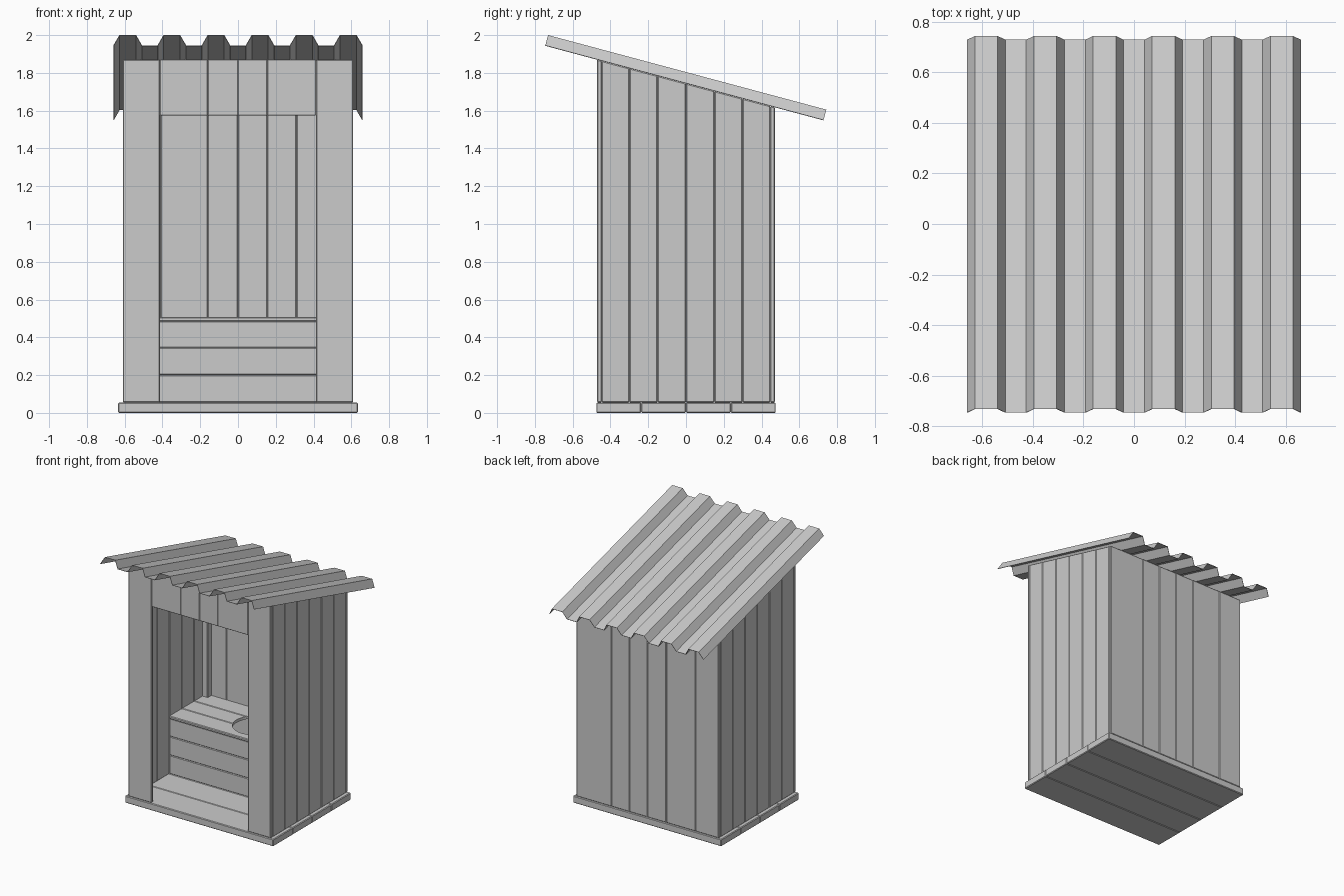
import bpy, bmesh, math
from mathutils import Vector

if "Cube" in bpy.data.objects:
    bpy.data.objects.remove(bpy.data.objects["Cube"])

SLOPE = math.tan(math.radians(15))
T = 0.024            # wall board thickness
HW, HD = 0.61, 0.47  # half width and half depth of the hut
FLOOR = 0.055


def roof_z(y):
    """Height of the roof's valley plane at a given depth."""
    return 1.871 - SLOPE * (y + HD)


def mesh_object(name, bm):
    me = bpy.data.meshes.new(name)
    bmesh.ops.recalc_face_normals(bm, faces=bm.faces[:])
    bm.to_mesh(me)
    bm.free()
    ob = bpy.data.objects.new(name, me)
    bpy.context.collection.objects.link(ob)
    return ob


def board(name, x, y, z0, z1=None, bevel=0.005):
    """Chamfered board; without z1 its top follows the roof slope."""
    bm = bmesh.new()
    bmesh.ops.create_cube(bm, size=1)
    for v in bm.verts:
        px = x[0] if v.co.x < 0 else x[1]
        py = y[0] if v.co.y < 0 else y[1]
        top = roof_z(py) if z1 is None else z1
        v.co = Vector((px, py, z0 if v.co.z < 0 else top))
    ob = mesh_object(name, bm)
    mod = ob.modifiers.new("chamfer", 'BEVEL')
    mod.width = bevel
    mod.segments = 1
    return ob


def spans(cuts):
    return list(zip(cuts, cuts[1:]))


# Floor planks
for i, y in enumerate(spans([-0.475, -0.2375, 0, 0.2375, 0.475])):
    board(f"floor_plank_{i}", (-0.635, 0.635), y, 0, FLOOR)

# Side walls
side_cuts = [-HD + T, -0.3, -0.15, 0, 0.15, 0.3, HD - T]
for side, x in (("left", (-HW, -HW + T)), ("right", (HW - T, HW))):
    for i, y in enumerate(spans(side_cuts)):
        board(f"{side}_wall_plank_{i}", x, y, FLOOR)

# Back wall
for i, x in enumerate(spans([-HW, -0.41, -0.16, 0, 0.155, 0.31, HW])):
    board(f"back_wall_plank_{i}", x, (HD - T, HD), FLOOR)

# Front wall: two full boards and short boards above the doorway
for i, x in enumerate(spans([-HW, -0.412, -0.16, 0, 0.155, 0.412, HW])):
    outer = i in (0, 5)
    if i == 5 or i == 0:
        board(f"front_wall_board_{i}", x, (-HD, -HD + T), FLOOR)
    else:
        board(f"door_lintel_plank_{i}", x, (-HD, -HD + T), 1.575, bevel=0.003)

# Inner corner posts
P = 0.05
xi, yi = HW - T, HD - T
for sx, xs in (("left", (-xi, -xi + P)), ("right", (xi - P, xi))):
    for sy, ys in (("front", (-yi, -yi + P)), ("back", (yi - P, yi))):
        board(f"corner_post_{sy}_{sx}", xs, ys, FLOOR)

# Bench front boards
for i, z in enumerate(spans([FLOOR, 0.2, 0.345, 0.485])):
    board(f"bench_front_board_{i}", (-xi, xi), (0, T), *z)

# Bench seat boards with a round hole
bm = bmesh.new()
bmesh.ops.create_cone(bm, cap_ends=True, segments=32, radius1=0.16, radius2=0.16, depth=0.2)
cutter = mesh_object("seat_hole_cutter", bm)
cutter.location = (0, 0.21, 0.495)
cutter.hide_render = True
cutter.display_type = 'WIRE'
for i, y in enumerate(spans([-0.01, 0.145, 0.295, yi])):
    seat = board(f"seat_board_{i}", (-xi, xi), y, 0.485, 0.507)
    mod = seat.modifiers.new("hole", 'BOOLEAN')
    mod.object = cutter
    mod.operation = 'DIFFERENCE'
    mod.solver = 'EXACT'

# Corrugated roof: trapezoid profile swept down the slope
profile = []
for k in range(6):
    c = (k - 2.5) * 0.2335
    profile += [(c - 0.075, 0), (c - 0.044, 1), (c + 0.044, 1), (c + 0.075, 0)]
along = Vector((0, math.cos(math.radians(15)), -math.sin(math.radians(15))))
normal = Vector((0, math.sin(math.radians(15)), math.cos(math.radians(15))))
start = Vector((0, -0.745, roof_z(-0.745)))
bm = bmesh.new()
rows = []
for d in (0, 1.525):
    rows.append([bm.verts.new(start + along * d + normal * (0.056 * h) + Vector((x, 0, 0)))
                 for x, h in profile])
for i in range(len(profile) - 1):
    bm.faces.new((rows[0][i], rows[0][i + 1], rows[1][i + 1], rows[1][i]))
roof = mesh_object("corrugated_roof", bm)
mod = roof.modifiers.new("sheet", 'SOLIDIFY')
mod.thickness = 0.003
mod.offset = 0
